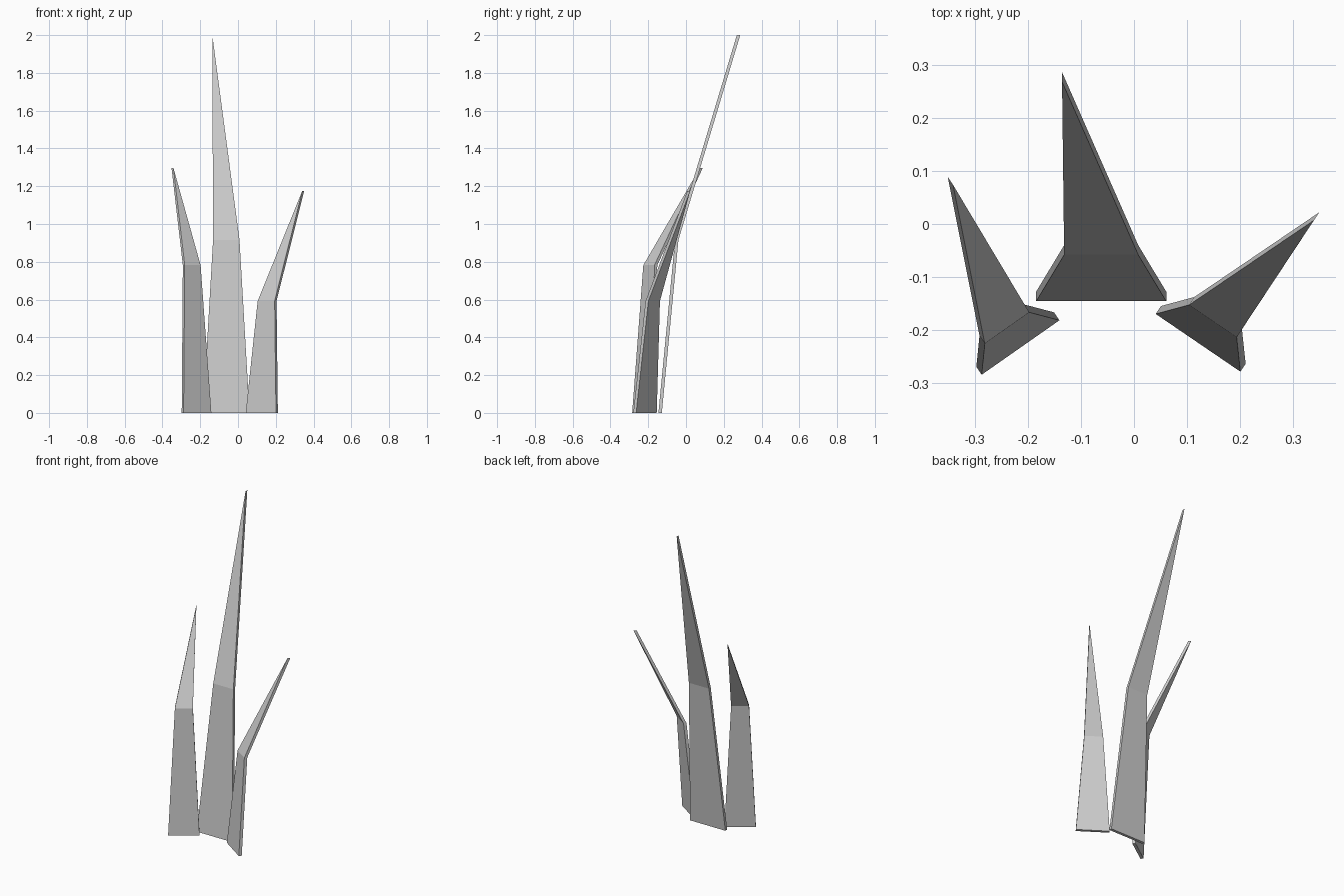
import bpy, bmesh
from mathutils import Vector

if "Cube" in bpy.data.objects:
    bpy.data.objects.remove(bpy.data.objects["Cube"])


def blade(name, base, mid, tip, heights, thick):
    """Bent tapering blade: front outline (xy pairs) extruded by a thickness offset."""
    zm, zt = heights
    outline = [(*base[0], 0), (*base[1], 0), (*mid[1], zm), (*tip, zt), (*mid[0], zm)]
    off = Vector((*thick, 0))
    bm = bmesh.new()
    front = [bm.verts.new(p) for p in outline]
    back = [bm.verts.new(Vector(p) + off) for p in outline]
    # lower quad and upper triangle on both sides
    for v in (front, back):
        bm.faces.new((v[0], v[1], v[2], v[4]))
        bm.faces.new((v[4], v[2], v[3]))
    # rim
    for i in range(5):
        j = (i + 1) % 5
        bm.faces.new((front[i], front[j], back[j], back[i]))
    bmesh.ops.recalc_face_normals(bm, faces=bm.faces)
    me = bpy.data.meshes.new(name)
    bm.to_mesh(me)
    bm.free()
    ob = bpy.data.objects.new(name, me)
    bpy.context.collection.objects.link(ob)


# tall middle blade
blade("middle_blade", [(-0.185, -0.146), (0.061, -0.146)],
      [(-0.132, -0.058), (0.008, -0.058)], (-0.136, 0.269), (0.915, 2.0), (0, 0.018))
# left blade
blade("left_blade", [(-0.288, -0.285), (-0.141, -0.182)],
      [(-0.282, -0.226), (-0.198, -0.167)], (-0.342, 0.074), (0.782, 1.297), (-0.010, 0.015))
# right blade
blade("right_blade", [(0.041, -0.170), (0.201, -0.279)],
      [(0.104, -0.153), (0.194, -0.214)], (0.340, 0.007), (0.592, 1.175), (0.010, 0.015))
